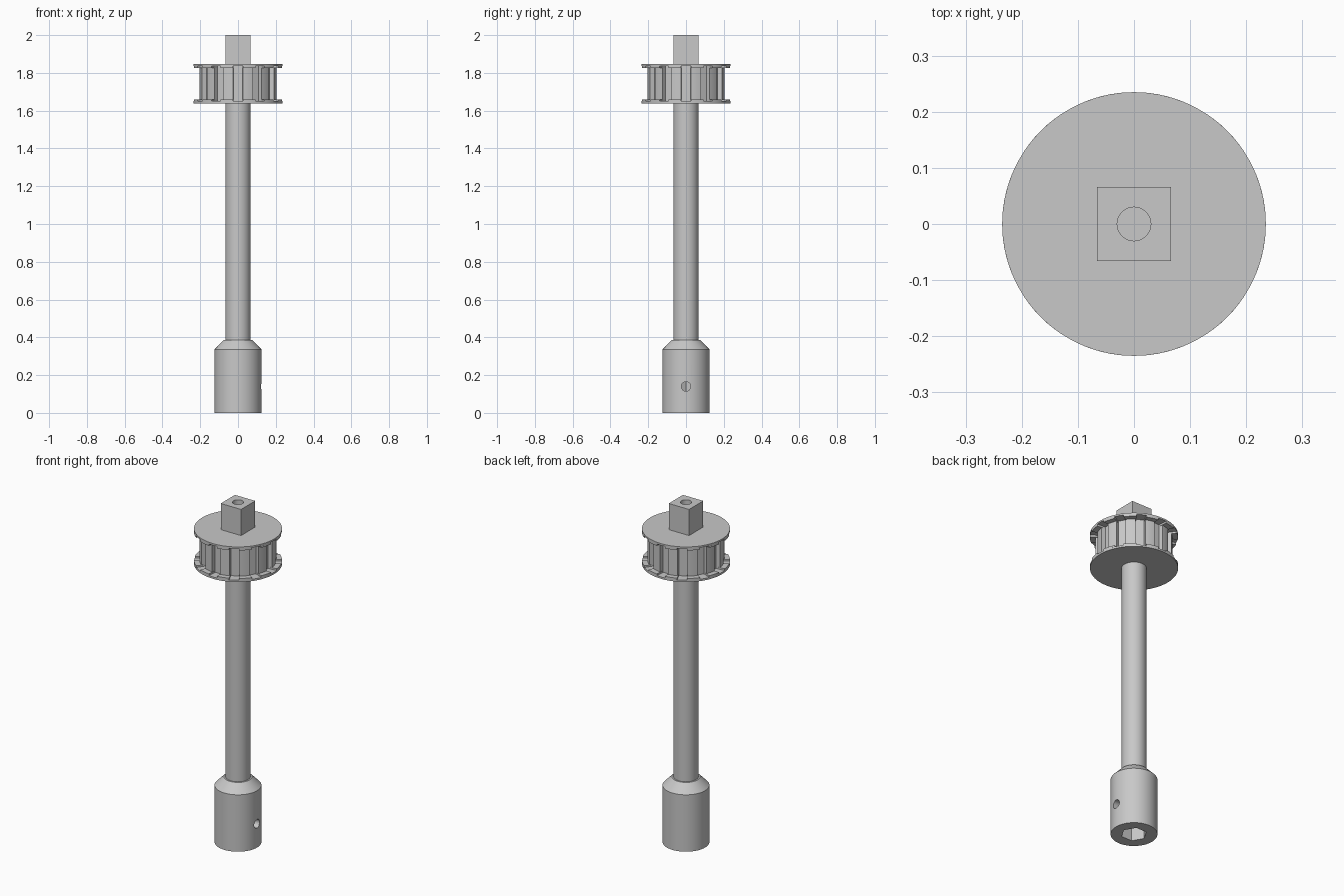
import bpy, bmesh, math
from mathutils import Matrix

if "Cube" in bpy.data.objects:
    bpy.data.objects.remove(bpy.data.objects["Cube"], do_unlink=True)

steel = bpy.data.materials.new("grey steel")
steel.use_nodes = True
GREY = (0.58, 0.58, 0.58, 1)
steel.diffuse_color = GREY
steel.node_tree.nodes["Principled BSDF"].inputs["Base Color"].default_value = GREY


def finish(name, bm):
    bmesh.ops.recalc_face_normals(bm, faces=bm.faces)
    mesh = bpy.data.meshes.new(name)
    bm.to_mesh(mesh)
    bm.free()
    mesh.materials.append(steel)
    obj = bpy.data.objects.new(name, mesh)
    bpy.context.collection.objects.link(obj)
    return obj


def smooth(obj):
    bpy.ops.object.select_all(action='DESELECT')
    obj.select_set(True)
    bpy.context.view_layer.objects.active = obj
    bpy.ops.object.shade_smooth_by_angle(angle=math.radians(25))


def prism(name, outline, z0, z1):
    """Upright solid from a flat outline."""
    bm = bmesh.new()
    face = bm.faces.new([bm.verts.new((x, y, z0)) for x, y in outline])
    top = bmesh.ops.extrude_face_region(bm, geom=[face])
    for v in top["geom"]:
        if isinstance(v, bmesh.types.BMVert):
            v.co.z = z1
    return finish(name, bm)


def ring(radius, sides, turn=0):
    angles = [turn + 2 * math.pi * i / sides for i in range(sides)]
    return [(radius * math.cos(a), radius * math.sin(a)) for a in angles]


def lathe(name, profile, sides=64):
    """Closed solid of revolution from (radius, height) pairs."""
    bm = bmesh.new()
    loops = [[bm.verts.new((x, y, z)) for x, y in ring(r, sides)] for r, z in profile]
    for low, high in zip(loops, loops[1:]):
        for i in range(sides):
            j = (i + 1) % sides
            bm.faces.new((low[i], low[j], high[j], high[i]))
    bm.faces.new(loops[0])
    bm.faces.new(loops[-1])
    return finish(name, bm)


def cut(obj, cutter):
    mod = obj.modifiers.new("cut", 'BOOLEAN')
    mod.operation = 'DIFFERENCE'
    mod.solver = 'EXACT'
    mod.object = cutter
    bpy.context.view_layer.objects.active = obj
    bpy.ops.object.modifier_apply(modifier=mod.name)
    bpy.data.objects.remove(cutter, do_unlink=True)


def grooved(radius, floor=0.18, half=0.0265, teeth=12):
    """Round outline with parallel-sided grooves, the first facing +x."""
    points = []
    edge = math.asin(half / radius)
    pitch = 2 * math.pi / teeth
    for k in range(teeth):
        c, s = math.cos(k * pitch), math.sin(k * pitch)
        for y in (-half * 0.85, half * 0.85):
            points.append((floor * c - y * s, floor * s + y * c))
        for i in range(5):
            a = k * pitch + edge + (pitch - 2 * edge) * i / 4
            points.append((radius * math.cos(a), radius * math.sin(a)))
    return points


# Socket with hexagonal recess and a side hole
socket = lathe("socket", [(0.125, 0), (0.125, 0.335), (0.076, 0.385)])
cut(socket, prism("hex_cutter", ring(0.07, 6), -0.05, 0.22))
pin = prism("pin_cutter", ring(0.025, 24), 0, 0.2)
pin.data.transform(Matrix.Translation((0, 0, 0.14)) @ Matrix.Rotation(math.pi / 2, 4, 'Y'))
cut(socket, pin)
smooth(socket)

# Shaft
smooth(lathe("shaft", [(0.067, 0.38), (0.067, 1.64)]))

# Toothed pulley between two flanges
smooth(prism("pulley_teeth", grooved(0.205), 1.66, 1.825))
for name, rim, inner, outer in (("lower", 1.65, 1.66, 1.639), ("upper", 1.836, 1.825, 1.846)):
    smooth(prism(name + "_notched_rim", grooved(0.235), min(rim, inner), max(rim, inner)))
    smooth(lathe(name + "_flange", [(0.235, min(rim, outer)), (0.235, max(rim, outer))]))

# Square drive with a round hole in its end
drive = prism("square_drive", ring(0.066 * math.sqrt(2), 4, math.pi / 4), 1.84, 2)
cut(drive, prism("drive_hole_cutter", ring(0.03, 32), 1.94, 2.05))
smooth(drive)
